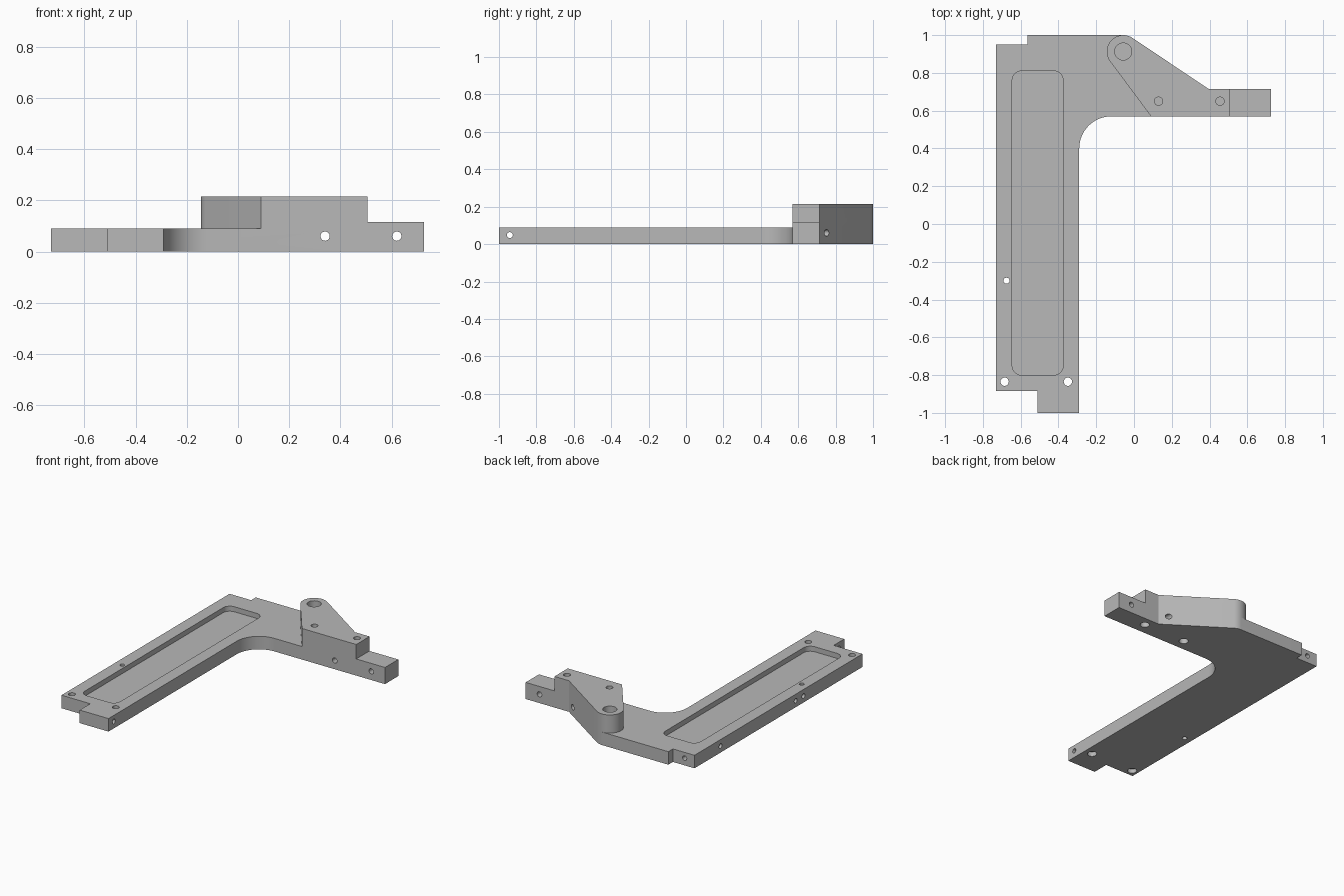
import bpy, bmesh, math
from math import sin, cos, pi, acos, atan2, hypot
from mathutils import Matrix, Vector

if "Cube" in bpy.data.objects:
    bpy.data.objects.remove(bpy.data.objects["Cube"])

PLATE, BLOCK, STEP = 0.09, 0.215, 0.115   # heights of the three levels
BOSS, BOSS_R = (-0.057, 0.913), 0.087

metal = bpy.data.materials.new("grey metal")
metal.use_nodes = True
metal.diffuse_color = (0.48, 0.48, 0.48, 1)
metal.node_tree.nodes["Principled BSDF"].inputs["Base Color"].default_value = (0.48, 0.48, 0.48, 1)


def arc(c, r, a0, a1, n=16):
    return [(c[0] + r * cos(a0 + (a1 - a0) * i / n),
             c[1] + r * sin(a0 + (a1 - a0) * i / n)) for i in range(n + 1)]


def make_object(name, bm):
    bmesh.ops.recalc_face_normals(bm, faces=bm.faces)
    mesh = bpy.data.meshes.new(name)
    bm.to_mesh(mesh)
    bm.free()
    mesh.materials.append(metal)
    ob = bpy.data.objects.new(name, mesh)
    bpy.context.collection.objects.link(ob)
    return ob


def prism(name, outline, z0, z1):
    bm = bmesh.new()
    face = bm.faces.new([bm.verts.new((x, y, z0)) for x, y in outline])
    out = bmesh.ops.extrude_face_region(bm, geom=[face])
    verts = [v for v in out["geom"] if isinstance(v, bmesh.types.BMVert)]
    bmesh.ops.translate(bm, verts=verts, vec=(0, 0, z1 - z0))
    return make_object(name, bm)


def rod(start, end, r):
    a, b = Vector(start), Vector(end)
    turn = (b - a).to_track_quat('Z', 'Y').to_matrix().to_4x4()
    bm = bmesh.new()
    bmesh.ops.create_cone(bm, cap_ends=True, segments=32, radius1=r, radius2=r,
                          depth=(b - a).length,
                          matrix=Matrix.Translation((a + b) / 2) @ turn)
    return make_object("hole_cutter", bm)


def cut(body, cutter):
    mod = body.modifiers.new("cut", 'BOOLEAN')
    mod.operation, mod.solver, mod.object = 'DIFFERENCE', 'EXACT', cutter
    with bpy.context.temp_override(object=body, active_object=body):
        bpy.ops.object.modifier_apply(modifier=mod.name)
    bpy.data.objects.remove(cutter)


def tangent_angle(p, side):
    dx, dy = p[0] - BOSS[0], p[1] - BOSS[1]
    return atan2(dy, dx) + side * acos(BOSS_R / hypot(dx, dy))


# Full outline of the bracket, raised to the block height
slope_end, block_foot = (0.395, 0.715), (0.09, 0.57)
outline = [(-0.73, -0.885), (-0.51, -0.885), (-0.51, -1), (-0.29, -1)]
outline += arc((-0.12, 0.4), 0.17, pi, pi / 2)
outline += [(0.725, 0.57), (0.725, 0.715), slope_end]
outline += arc(BOSS, BOSS_R, tangent_angle(slope_end, 1), pi / 2, 8)
outline += [(-0.565, 1), (-0.565, 0.95), (-0.73, 0.95)]
body = prism("bracket_body", outline, 0, BLOCK)
bpy.context.view_layer.objects.active = body

# Lower the plate around the rounded boss
edge = arc(BOSS, BOSS_R, tangent_angle(block_foot, -1) + 2 * pi, pi / 2, 20)
foot, top = Vector(block_foot), Vector(edge[0])
beyond = foot + (foot - top) * 0.4
cut(body, prism("plate_cutter", [(-1.2, -1.2), (beyond.x, -1.2), tuple(beyond)] + edge
                + [(BOSS[0], 1.2), (-1.2, 1.2)], PLATE, 0.4))

# Lower the end of the arm
cut(body, prism("step_cutter", [(0.505, 0.4), (0.9, 0.4), (0.9, 0.9), (0.505, 0.9)], STEP, 0.4))

# Long rounded pocket
r = 0.05
x0, x1, y0, y1 = -0.645, -0.375, -0.80, 0.81
pocket = []
for i, (cx, cy) in enumerate([(x1 - r, y1 - r), (x0 + r, y1 - r), (x0 + r, y0 + r), (x1 - r, y0 + r)]):
    pocket += arc((cx, cy), r, i * pi / 2, (i + 1) * pi / 2, 8)
cut(body, prism("pocket_cutter", pocket, PLATE - 0.035, 0.3))

# Upright holes: boss socket, plate bolts with counterbores, small pin
cut(body, rod((*BOSS, 0.11), (*BOSS, 0.4), 0.045))
for x in (-0.685, -0.35):
    cut(body, rod((x, -0.835, -0.1), (x, -0.835, 0.2), 0.022))
    cut(body, rod((x, -0.835, -0.1), (x, -0.835, 0.03), 0.03))
cut(body, rod((-0.675, -0.3, -0.1), (-0.675, -0.3, 0.2), 0.016))

# Blind holes in the arm, from above and below
for x in (0.13, 0.455):
    cut(body, rod((x, 0.65, 0.15), (x, 0.65, 0.4), 0.022))
    cut(body, rod((x, 0.65, -0.1), (x, 0.65, 0.04), 0.03))

# Cross holes through the arm and the front tongue
for x in (0.34, 0.62):
    cut(body, rod((x, 0.4, 0.06), (x, 1.1, 0.06), 0.018))
cut(body, rod((-0.6, -0.942, 0.048), (-0.2, -0.942, 0.048), 0.016))

# Blind holes in the long edge and the rear notch
for y in (0.665, -0.155, -0.24):
    cut(body, rod((-0.8, y, 0.045), (-0.67, y, 0.045), 0.016))
cut(body, rod((-0.655, 1.1, 0.05), (-0.655, 0.87, 0.05), 0.016))

# Smooth rounds, sharp edges
for ob in bpy.context.selected_objects:
    ob.select_set(False)
body.select_set(True)
bpy.context.view_layer.objects.active = body
bpy.ops.object.shade_smooth_by_angle(angle=math.radians(30))
